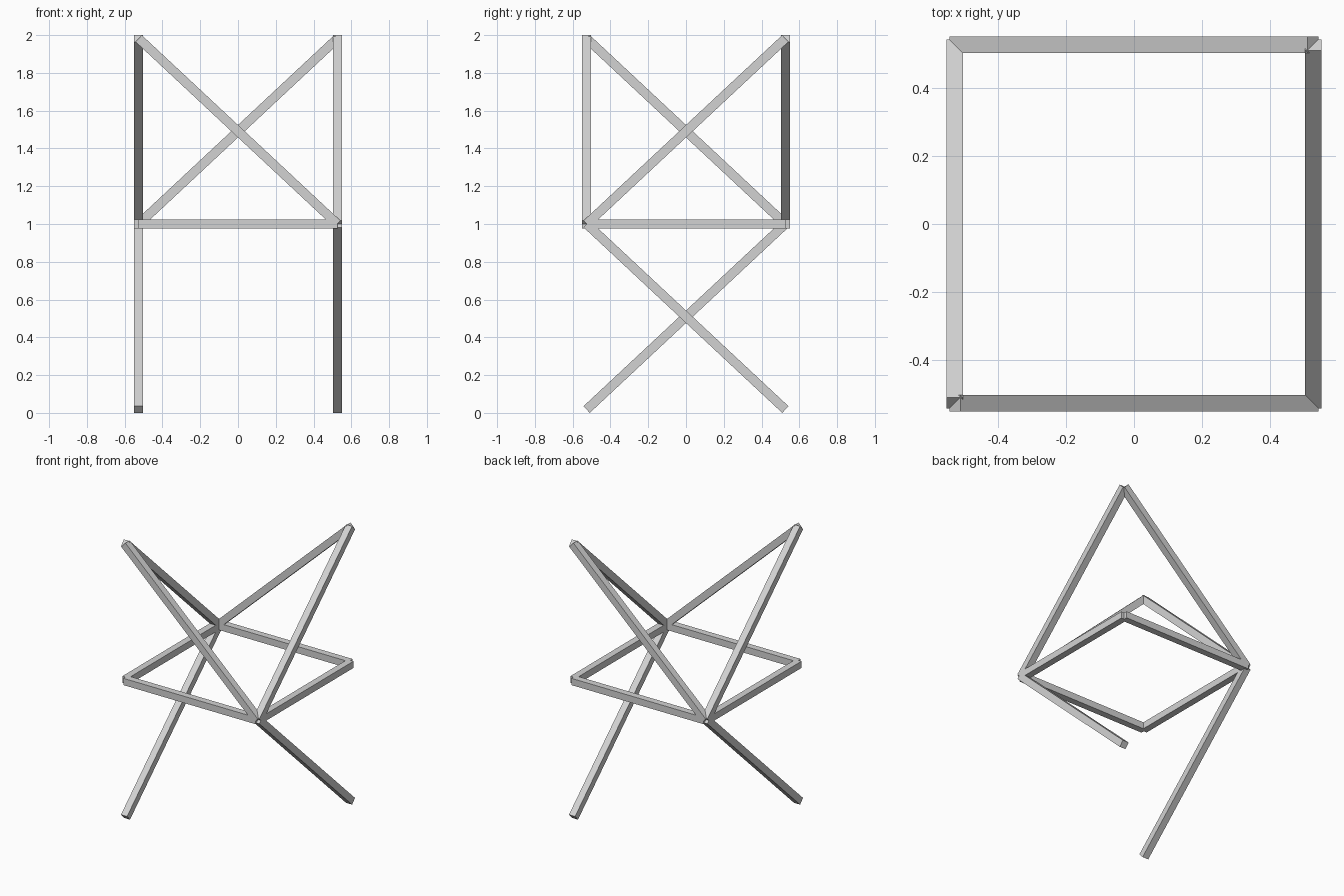
import bpy
from mathutils import Vector

cube = bpy.data.objects.get("Cube")
if cube:
    bpy.data.objects.remove(cube, do_unlink=True)

WIDTH = 0.0485            # square bar section
R = 0.526                 # corner distance from the centre
LOW, MID, HIGH = 0.0177, 1.0, 1.9823

grey = bpy.data.materials.new("light grey")
colour = (0.65, 0.65, 0.65, 1)
grey.diffuse_color = colour
grey.use_nodes = True
grey.node_tree.nodes["Principled BSDF"].inputs["Base Color"].default_value = colour


def beam(name, start, end):
    """Square bar running between two points, with square-cut ends."""
    start, end = Vector(start), Vector(end)
    along = end - start
    bpy.ops.mesh.primitive_cube_add(size=1, location=(start + end) / 2)
    bar = bpy.context.object
    bar.name = name
    bar.scale = (along.length, WIDTH, WIDTH)
    bar.rotation_euler = along.to_track_quat('X', 'Z').to_euler()
    bar.data.materials.append(grey)


# The second half is the first turned half way round the vertical axis
for side, s in (("front", 1), ("back", -1)):
    joint = (s * R, -s * R, MID)
    # Level frame bars
    beam(side + "_frame_bar", joint, (-s * R, -s * R, MID))
    beam(side + "_frame_side_bar", joint, (s * R, s * R, MID))
    # Rising bars to the two peaks
    beam(side + "_upper_bar", joint, (-s * R, -s * R, HIGH))
    beam(side + "_upper_side_bar", joint, (s * R, s * R, HIGH))
    # Sloping leg
    beam(side + "_leg", joint, (s * R, s * R, LOW))
